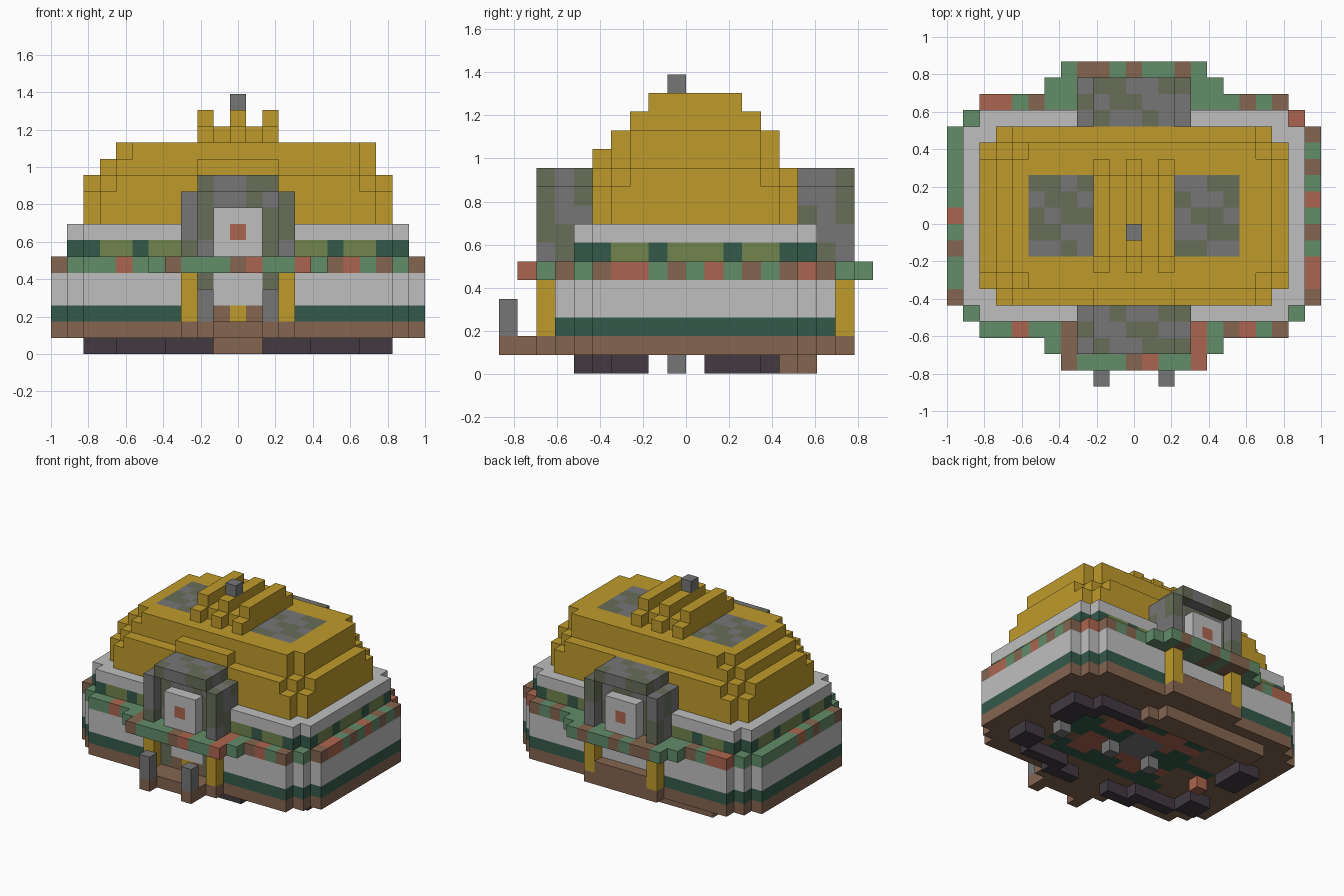
import bpy, bmesh, math
from mathutils import Vector

cube = bpy.data.objects.get("Cube")
if cube:
    bpy.data.objects.remove(cube, do_unlink=True)

U = 2 / 23  # block size

COLOURS = {
    "gold": "BF9B2B", "white": "BFBFBF", "grey": "767676", "moss": "676D58",
    "brown": "846550", "pine": "345A4A", "green": "628C69", "red": "AC6550",
    "olive": "71854D", "charcoal": "423A42",
}


def linear(v):
    return v / 12.92 if v <= 0.04045 else ((v + 0.055) / 1.055) ** 2.4


MATS = {}
for name, code in COLOURS.items():
    rgba = [linear(c / 255) for c in bytes.fromhex(code)] + [1]
    m = bpy.data.materials.new(name)
    m.use_nodes = True
    m.diffuse_color = rgba
    m.node_tree.nodes["Principled BSDF"].inputs["Base Color"].default_value = rgba
    MATS[name] = m

SIDES = [Vector(d) for d in ((1, 0, 0), (-1, 0, 0), (0, 1, 0), (0, -1, 0), (0, 0, 1), (0, 0, -1))]


def box(x0, x1, y0, y1, z0, z1):
    return x0, x1, y0, y1, z0, z1


def pair(x0, x1, *rest):
    """A box and its mirror image in x."""
    return [box(x0, x1, *rest), box(-x1, -x0, *rest)]


def plan(w, y0, y1, z0, z1, steps):
    """A slab whose corners are stepped."""
    return [box(i - w, w - i, y0 - i, y1 + i, z0, z1) for i in range(steps)]


def part(name, boxes, rule):
    """Join boxes into one blocky shell; rule gives a colour for the block x, y, z."""
    cells = set()
    for x0, x1, y0, y1, z0, z1 in boxes:
        for x in range(round(x0 + 0.5), round(x1 + 0.5)):
            for y in range(y0, y1):
                for z in range(z0, z1):
                    cells.add((x, y, z))
    names = []
    bm = bmesh.new()
    for c in sorted(cells):
        colour = rule if isinstance(rule, str) else rule(*c)
        if colour not in names:
            names.append(colour)
        centre = Vector(c) + Vector((0, 0.5, 0.5))
        for d in SIDES:
            if tuple(int(a + b) for a, b in zip(c, d)) in cells:
                continue
            a = Vector((d.y, d.z, d.x)) / 2
            b = d.cross(a)
            corners = [centre + d / 2 + p for p in (a + b, b - a, -a - b, a - b)]
            face = bm.faces.new([bm.verts.new(p * U) for p in corners])
            face.normal_update()
            if face.normal.dot(d) < 0:
                face.normal_flip()
            face.material_index = names.index(colour)
    bmesh.ops.remove_doubles(bm, verts=bm.verts, dist=U / 100)
    me = bpy.data.meshes.new(name)
    bm.to_mesh(me)
    bm.free()
    for n in names:
        me.materials.append(MATS[n])
    ob = bpy.data.objects.new(name, me)
    bpy.context.scene.collection.objects.link(ob)
    return ob


def stone(x, y, z):
    return "moss" if math.sin(x * 1.7 + y * 2.3 + z * 1.1) > 0.1 else "grey"


# Feet and blocks under the floor
feet = []
for y0, y1, x0, x1 in ((-6, -5, 1.5, 4.5), (-5, -4, 3.5, 7.5), (-4, -2, 7.5, 9.5), (1, 4, 7.5, 9.5)):
    feet += pair(x0, x1, y0, y1, 0, 1)
feet += [box(2.5, 7.5, 4, 5, 0, 1), box(6.5, 9.5, 3, 4, 0, 1)]
part("feet", feet, "charcoal")
part("under_blocks", pair(1.5, 2.5, -1, 0, 0, 1) + pair(6.5, 7.5, -1, 0, 0, 1),
     lambda x, y, z: "red" if x < -5 else "grey")
part("rear_sill", [box(-7.5, 3.5, 5, 6, 0, 1), box(-7.5, 2.5, 6, 7, 0, 1)], "brown")


# Floor slab with a patterned underside, and the entrance ledges
def floor_rule(x, y, z):
    if abs(x) + abs(y + 0.5) < 9 and abs(x) < 8 and -4 <= y < 4:
        s = math.sin(x * 1.3) + math.cos(y * 1.6)
        if abs(x) < 2 and abs(y) < 2:
            return "grey"
        return "pine" if s > 0 else "red" if abs(x) < 5 else "brown"
    return "brown"


part("floor", plan(11.5, -5, 6, 1, 2, 3) + [box(-3.5, 3.5, -8, 9, 1, 2), box(-2.5, 2.5, -9, -8, 1, 2)]
     + pair(1.5, 2.5, -10, -9, 1, 2), floor_rule)
part("gate_posts", pair(1.5, 2.5, -10, -9, 2, 4), "grey")


# Main walls with the doorway
def wall_rule(x, y, z):
    if y == -7 and abs(x) == 2:
        return "moss"
    if y == -7 and abs(x) < 2 and z == 2:
        return "gold" if x == 0 else "brown"
    return "pine" if z == 2 else "white"


part("walls", plan(11.5, -5, 6, 2, 5, 3), wall_rule)
part("door_pillars", pair(2.5, 3.5, -8, -7, 2, 5) + pair(2.5, 3.5, 8, 9, 2, 5), "gold")
part("rear_step", [box(-2.5, 2.5, 8, 9, 2, 3)], "brown")

# Patchwork ledge
FRONT, BACK = "BBGGRGGBGGGBRGGRGBRGBGB", "GGRRGBGGBBGBGGBGGGBGBRB"
LEFT, RIGHT = "BGBRRGBGRGBGBRG", "GGBGGBGRGGGGGGG"
LETTERS = {"B": "brown", "G": "green", "R": "red", "O": "olive", "P": "pine"}


def ledge_rule(x, y, z):
    if abs(x) > 9:
        key = (LEFT if x > 0 else RIGHT)[y + 7]
    else:
        key = (FRONT if y < 0 else BACK)[x + 11]
    return LETTERS[key]


part("ledge", plan(11.5, -5, 6, 5, 6, 3)
     + [box(-5.5, 5.5, -8, 9, 5, 6), box(-4.5, 4.5, -9, 10, 5, 6)], ledge_rule)


# Upper wall with a checked band
def band_rule(x, y, z):
    if z == 7:
        return "white"
    if abs(x) > 8:
        return LETTERS["PPOOPOOOPOOPP"[y + 6]]
    return LETTERS["OPOPOOPOO"[abs(x)]]


part("upper_wall", plan(10.5, -5, 6, 6, 8, 2), band_rule)


# Stepped roof with two stone skylights
def roof_rule(x, y, z):
    return stone(x, y, z) if z == 12 and 3 <= abs(x) <= 6 and -2 <= y < 3 else "gold"


part("roof", plan(9.5, -4, 5, 8, 10, 2) + plan(9.5, -3, 4, 10, 11, 3) + plan(8.5, -3, 4, 11, 12, 2)
     + [box(-2.5, 2.5, -5, -4, 11, 12), box(-7.5, 8.5, -3, 4, 12, 13), box(-6.5, 7.5, -4, 5, 12, 13)],
     roof_rule)
ribs = [box(-2.5, 2.5, -2, 3, 13, 14)]
for x in (-2, 0, 2):
    ribs += [box(x - 0.5, x + 0.5, -3, 4, 13, 14), box(x - 0.5, x + 0.5, -2, 3, 14, 15)]
part("roof_ribs", ribs, "gold")
part("roof_finial", [box(-0.5, 0.5, -1, 0, 15, 16)], "grey")

# Stone dormers, front and rear, each holding a white panel with a red mark
for name, outer, inner, tip in (("front", -8, -7, -5), ("rear", 9, 8, 6)):
    full, core, skin = sorted((outer, tip)), sorted((inner, tip)), sorted((outer, inner))
    part(name + "_dormer", pair(2.5, 3.5, *full, 6, 10)
         + [box(-2.5, 2.5, *full, 10, 11), box(-2.5, 2.5, *core, 6, 10)], stone)
    part(name + "_panel", [box(-1.5, 1.5, *skin, 6, 9)],
         lambda x, y, z: "red" if x == 0 and z == 7 else "white")
